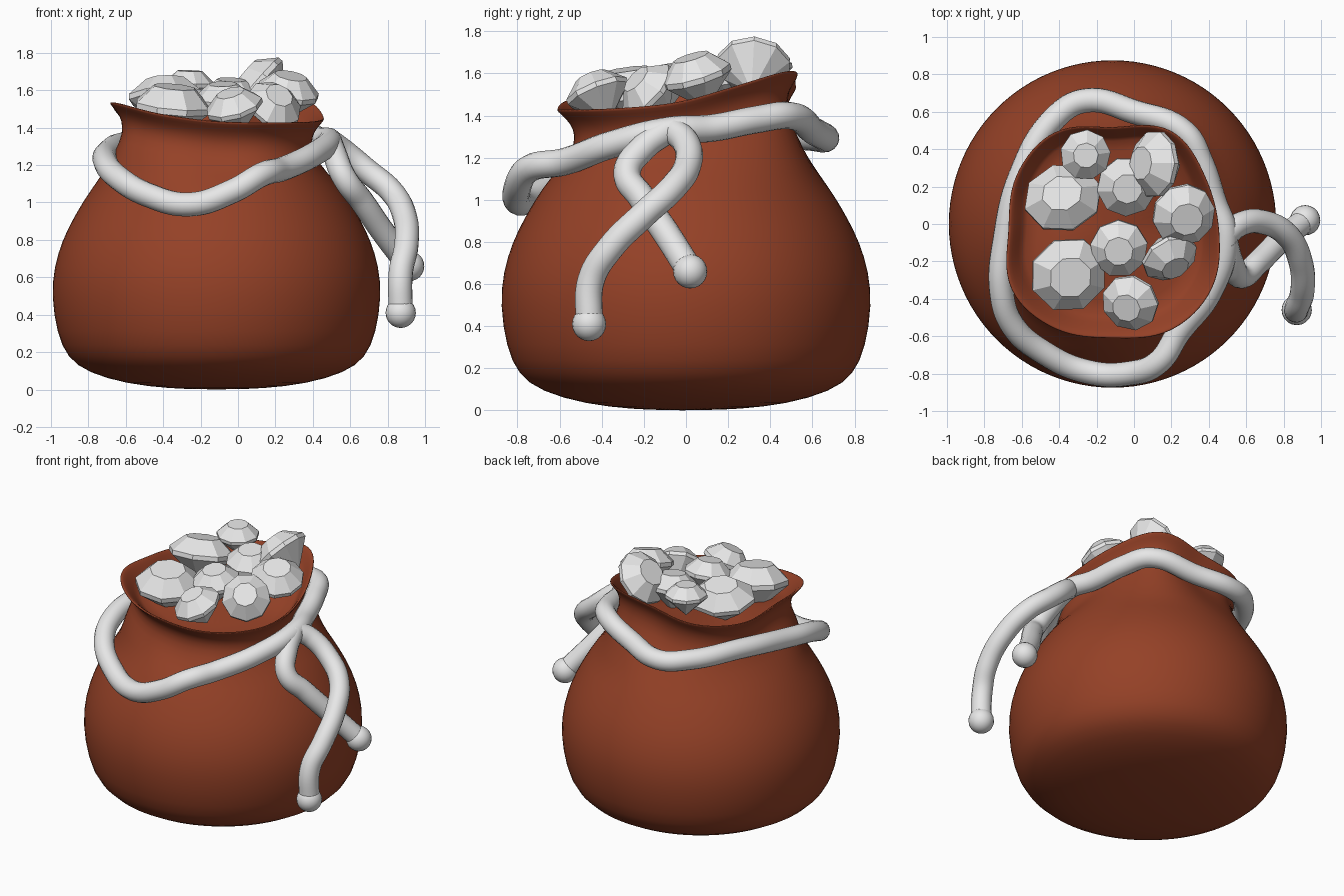
import bpy, bmesh, math
from mathutils import Vector

if "Cube" in bpy.data.objects:
    bpy.data.objects.remove(bpy.data.objects["Cube"])


def material(name, col):
    m = bpy.data.materials.new(name)
    m.diffuse_color = (*col, 1)
    m.use_nodes = True
    m.node_tree.nodes["Principled BSDF"].inputs["Base Color"].default_value = m.diffuse_color
    return m


LEATHER = material("brown leather", (0.30, 0.053, 0.02))
PALE = material("pale grey", (0.8, 0.8, 0.8))


def add_mesh(name, bm, mat):
    bmesh.ops.recalc_face_normals(bm, faces=bm.faces[:])
    me = bpy.data.meshes.new(name)
    bm.to_mesh(me)
    bm.free()
    ob = bpy.data.objects.new(name, me)
    bpy.context.collection.objects.link(ob)
    me.materials.append(mat)
    return ob


def periodic(table, t):
    """Smooth closed interpolation of evenly spaced values, t in 0..1."""
    n = len(table)
    i = int(t * n)
    f = t * n - i
    a, b, c, d = (table[(i + k) % n] for k in (-1, 0, 1, 2))
    return b + 0.5 * f * (c - a + f * (2 * a - 5 * b + 4 * c - d + f * (3 * (b - c) + d - a)))


# Sack: round belly blending into a wavy, rounded-square mouth
SEG, CX = 48, -0.115
rim_r = [.575, .58, .63, .56, .62, .60, .56, .63, .61, .575, .62, .62]
rim_z = [1.46, 1.54, 1.61, 1.56, 1.51, 1.49, 1.52, 1.53, 1.47, 1.43, 1.425, 1.43]
belly = [(.25, .005), (.48, .03), (.69, .09), (.80, .17), (.855, .30), (.885, .50),
         (.87, .66), (.825, .80), (.775, .90), (.718, 1.0), (.65, 1.1)]
mouth = [(.94, -.25), (.875, -.16), (.885, -.09), (.93, -.045), (.995, -.005), (.995, .005),
         (.97, .005), (.91, -.04), (.85, -.09), (.80, -.12)]
bm = bmesh.new()
rings = []
for r, z in belly:
    rings.append([bm.verts.new((CX + r * math.cos(a), r * math.sin(a), z))
                  for a in (2 * math.pi * i / SEG for i in range(SEG))])
for s, dz in mouth:
    ring = []
    for i in range(SEG):
        a = 2 * math.pi * i / SEG
        r = s * periodic(rim_r, i / SEG)
        y0 = -.04 + (1 - s) * 0.15
        ring.append(bm.verts.new((CX + r * math.cos(a), y0 + r * math.sin(a),
                                  periodic(rim_z, i / SEG) + dz)))
    rings.append(ring)
for lo, hi in zip(rings, rings[1:]):
    for i in range(SEG):
        j = (i + 1) % SEG
        bm.faces.new((lo[i], lo[j], hi[j], hi[i]))
for ring, z in ((rings[0], 0.0), (rings[-1], 1.40)):
    c = bm.verts.new((CX, -.02, z))
    for i in range(SEG):
        bm.faces.new((ring[i], ring[(i + 1) % SEG], c))
sack = add_mesh("sack", bm, LEATHER)
for p in sack.data.polygons:
    p.use_smooth = True
sub = sack.modifiers.new("smooth", 'SUBSURF')
sub.levels = sub.render_levels = 1


# Drawstring: a closed loop round the neck, two tails with ball ends
def rope(name, pts, closed=False):
    cu = bpy.data.curves.new(name, 'CURVE')
    cu.dimensions = '3D'
    cu.bevel_depth = 0.065
    cu.bevel_resolution = 6
    cu.resolution_u = 8
    cu.use_fill_caps = True
    sp = cu.splines.new('BEZIER')
    sp.bezier_points.add(len(pts) - 1)
    sp.use_cyclic_u = closed
    for bp, p in zip(sp.bezier_points, pts):
        bp.co = p
        bp.handle_left_type = bp.handle_right_type = 'AUTO'
    cu.materials.append(PALE)
    ob = bpy.data.objects.new(name, cu)
    bpy.context.collection.objects.link(ob)
    if not closed:
        b = bmesh.new()
        bmesh.ops.create_uvsphere(b, u_segments=20, v_segments=12, radius=0.081)
        ball = add_mesh(name + "_ball", b, PALE)
        ball.location = pts[-1]
        for p in ball.data.polygons:
            p.use_smooth = True


rope("drawstring_loop", [
    (.49, -.07, 1.33), (.41, -.36, 1.26), (.24, -.58, 1.18), (.13, -.74, 1.15),
    (-.03, -.80, 1.06), (-.25, -.79, .99), (-.48, -.69, 1.04), (-.65, -.54, 1.14),
    (-.71, -.35, 1.22), (-.69, -.08, 1.27), (-.61, .25, 1.31), (-.42, .57, 1.30),
    (-.26, .66, 1.29), (.0, .60, 1.33), (.27, .49, 1.40), (.36, .33, 1.38),
    (.43, .12, 1.34)], closed=True)
rope("long_tail", [
    (.49, -.06, 1.33), (.57, .0, 1.27), (.69, .01, 1.17), (.82, -.06, 1.06),
    (.89, -.2, .93), (.90, -.36, .77), (.87, -.45, .62), (.87, -.46, .41)])
rope("short_tail", [
    (.49, -.09, 1.33), (.52, -.20, 1.25), (.57, -.28, 1.13), (.66, -.21, 1.01),
    (.77, -.10, .85), (.915, .02, .66)])


# Cut gems: table, crown, girdle and pointed pavilion, tilted along an axis
def gem(name, centre, radius, axis, sides, spin, table=0.5, stretch=1.0):
    b = bmesh.new()
    levels = []
    for s, h in ((table, .55), (1, .08), (1, -.08)):
        levels.append([b.verts.new((s * radius * stretch * math.cos(a), s * radius * math.sin(a), h * radius))
                       for a in (2 * math.pi * i / sides for i in range(sides))])
    tip = b.verts.new((0, 0, -1.0 * radius))
    b.faces.new(levels[0])
    for i in range(sides):
        j = (i + 1) % sides
        for hi, lo in zip(levels, levels[1:]):
            b.faces.new((hi[i], lo[i], lo[j], hi[j]))
        b.faces.new((levels[-1][i], tip, levels[-1][j]))
    bmesh.ops.rotate(b, verts=b.verts[:], cent=(0, 0, 0),
                     matrix=Vector((0, 0, 1)).rotation_difference(Vector(axis)).to_matrix()
                     @ Vector((1, 0, 0)).rotation_difference(
                         Vector((math.cos(spin), math.sin(spin), 0))).to_matrix())
    add_mesh(name, b, PALE).location = centre


gems = [
    ((-.38, .14, 1.56), .185, (-.05, .25, 1), 8, .3, .52, 1.15),
    ((-.26, .37, 1.63), .135, (.03, -.05, 1), 9, .1, .5, 1),
    ((-.04, .20, 1.57), .16, (.05, -.15, 1), 9, .5, .5, 1),
    ((.11, .32, 1.63), .18, (-.75, .05, .65), 10, 0, .5, 1),
    ((.265, .05, 1.59), .17, (.2, -.3, 1), 10, .2, .52, 1),
    ((.19, -.18, 1.52), .155, (.35, -.65, .6), 9, .4, .5, 1),
    ((-.08, -.13, 1.55), .155, (-.02, -.2, 1), 9, .2, .5, 1),
    ((-.35, -.27, 1.51), .20, (.1, -.15, 1), 8, .4, .55, 1.05),
    ((-.02, -.42, 1.51), .155, (-.25, -.35, .9), 9, .7, .5, 1),
]
for n, (c, r, ax, s, spin, t, st) in enumerate(gems, 1):
    gem(f"gem_{n}", c, r, ax, s, spin, t, st)
